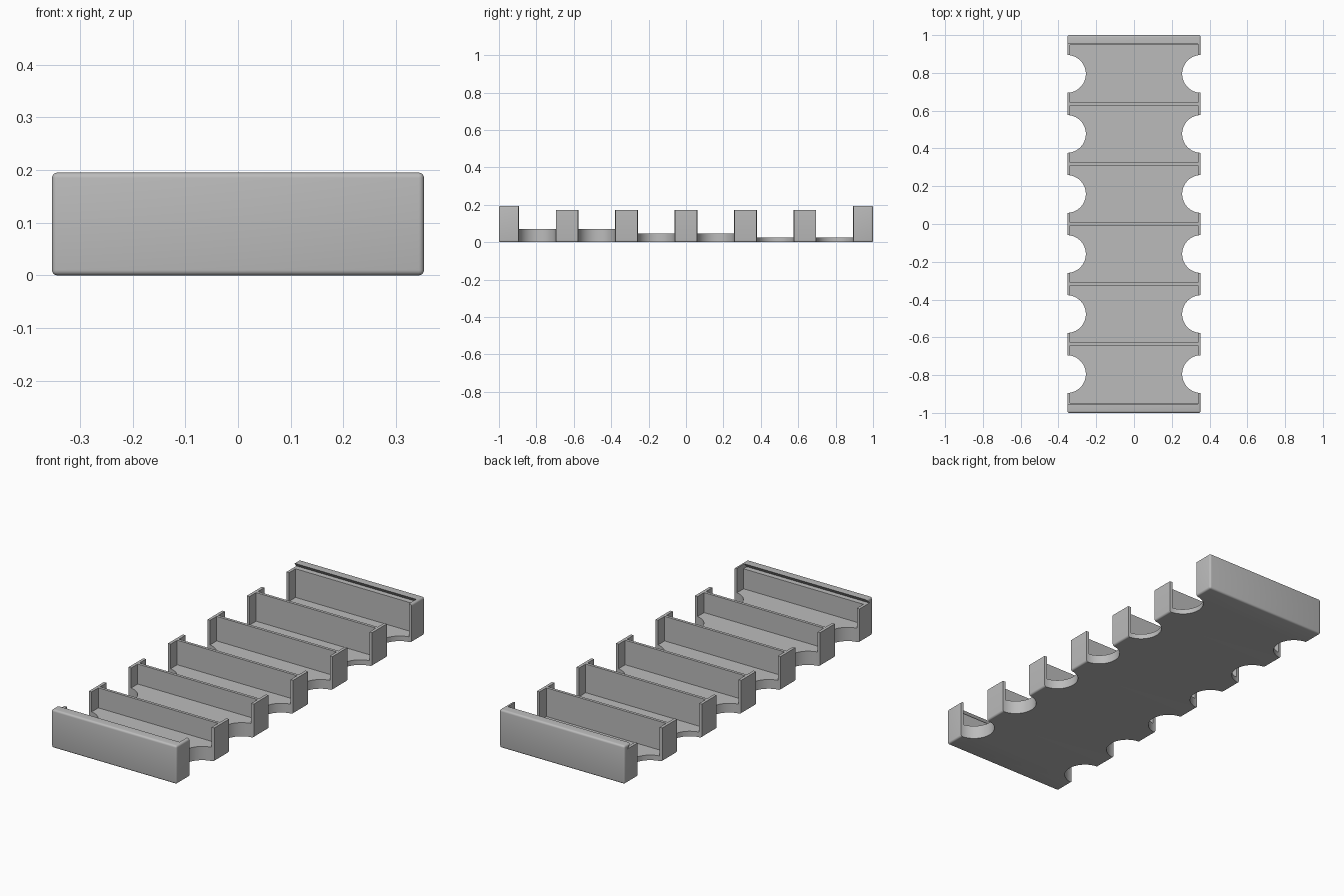
import bpy, bmesh, math
from mathutils import Matrix

cube = bpy.data.objects.get("Cube")
if cube:
    bpy.data.objects.remove(cube)

W, H, L = 0.706, 0.195, 2.0        # outer size
PITCH, CELL = 0.3179, 0.3035       # compartment spacing and length
INNER = 0.338                      # half width inside the side walls
LEDGE = 0.172                      # height of dividers, where a lid would slide
FLOORS = [0.07, 0.07, 0.047, 0.047, 0.026, 0.026]

grey = bpy.data.materials.new("plain_grey")
grey.use_nodes = True
color = (0.5, 0.5, 0.5, 1)
grey.diffuse_color = color
grey.node_tree.nodes["Principled BSDF"].inputs["Base Color"].default_value = color


def make_object(name, bm):
    bmesh.ops.recalc_face_normals(bm, faces=bm.faces)
    mesh = bpy.data.meshes.new(name)
    bm.to_mesh(mesh)
    bm.free()
    mesh.materials.append(grey)
    obj = bpy.data.objects.new(name, mesh)
    bpy.context.collection.objects.link(obj)
    return obj


def add_box(bm, x, y, z):
    """Box spanning the three (low, high) ranges."""
    size = [b - a for a, b in (x, y, z)]
    mid = [(a + b) / 2 for a, b in (x, y, z)]
    bmesh.ops.create_cube(bm, size=1, matrix=Matrix.Translation(mid) @ Matrix.Diagonal((*size, 1)))


def cut(target, name, bm):
    cutter = make_object(name, bm)
    cutter.hide_render = True
    mod = target.modifiers.new(name, "BOOLEAN")
    mod.operation = "DIFFERENCE"
    mod.solver = "EXACT"
    mod.object = cutter
    bpy.context.view_layer.objects.active = target
    bpy.ops.object.modifier_apply(modifier=name)
    bpy.data.objects.remove(cutter)


# Solid block with softly rounded edges
bm = bmesh.new()
add_box(bm, (-W / 2, W / 2), (-L / 2, L / 2), (0, H))
bmesh.ops.bevel(bm, geom=bm.edges[:], offset=0.01, segments=4, profile=0.5, affect="EDGES")
tray = make_object("compartment_tray", bm)

centers = [(i - 2.5) * PITCH for i in range(6)]

# Six compartments with stepped floors
bm = bmesh.new()
for y, floor in zip(centers, FLOORS):
    add_box(bm, (-INNER, INNER), (y - CELL / 2, y + CELL / 2), (floor, 0.3))
cut(tray, "compartments", bm)

# Round finger notches on both sides
bm = bmesh.new()
for y in centers:
    for side in (-1, 1):
        bmesh.ops.create_cone(bm, cap_ends=True, segments=64, radius1=0.1, radius2=0.1, depth=0.8,
                              matrix=Matrix.Translation((side * 0.355, y, 0.1)))
cut(tray, "finger_notches", bm)

# Dovetailed lid channel, open on one side
bm = bmesh.new()
profile = [(-0.974, LEDGE), (0.974, LEDGE), (0.952, H + 0.001), (-0.952, H + 0.001)]
face = bm.faces.new([bm.verts.new((-0.4, y, z)) for y, z in profile])
out = bmesh.ops.extrude_face_region(bm, geom=[face])
moved = [v for v in out["geom"] if isinstance(v, bmesh.types.BMVert)]
bmesh.ops.translate(bm, verts=moved, vec=(0.4 + INNER, 0, 0))
cut(tray, "lid_channel", bm)

# Lower the middle posts on the closed side to the divider height
bm = bmesh.new()
add_box(bm, (0.3, 0.4), (-0.8, 0.8), (LEDGE, 0.3))
cut(tray, "post_trim", bm)

bpy.ops.object.select_all(action="DESELECT")
tray.select_set(True)
bpy.context.view_layer.objects.active = tray
bpy.ops.object.shade_smooth_by_angle(angle=math.radians(30))
